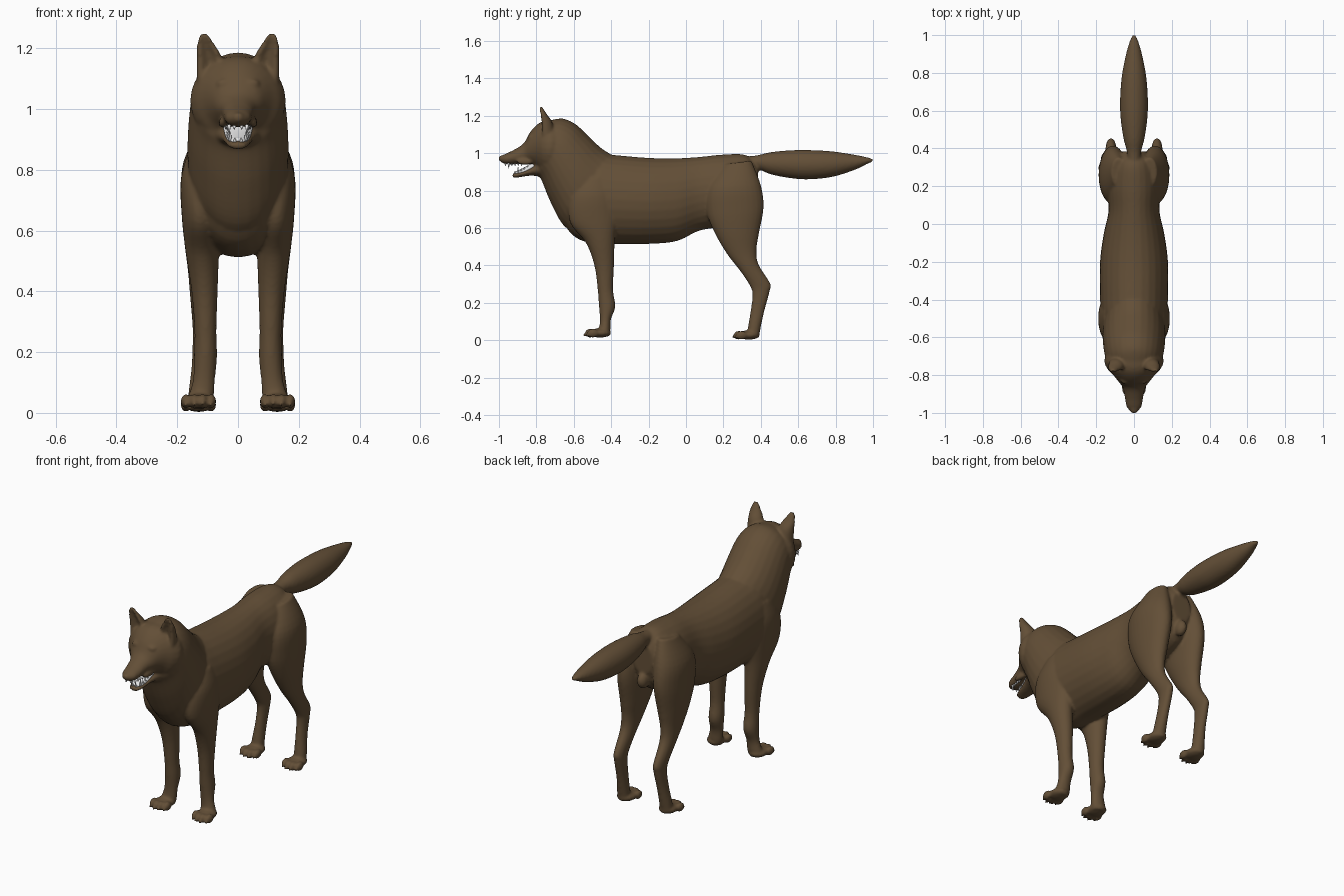
import bpy, bmesh, math
from mathutils import Vector, Matrix


def material(name, rgb):
    m = bpy.data.materials.new(name)
    m.diffuse_color = (*rgb, 1)
    return m


FUR = material("brown fur", (0.125, 0.078, 0.038))
WHITE = material("white mouth", (0.8, 0.8, 0.8))


def spline(stations, steps=5):
    """Catmull-Rom through the stations."""
    pts = [list(s) + [0] * (6 - len(s)) for s in stations]
    out = []
    for i in range(len(pts) - 1):
        a, b = pts[max(i - 1, 0)], pts[i]
        c, d = pts[i + 1], pts[min(i + 2, len(pts) - 1)]
        for k in range(steps):
            t = k / steps
            out.append([0.5 * (2 * q + (r - p) * t + (2 * p - 5 * q + 4 * r - s) * t * t
                               + (3 * q - p - 3 * r + s) * t ** 3)
                        for p, q, r, s in zip(a, b, c, d)])
    return out + [pts[-1]]


def loft(bm, stations, side=1, dent=0, sides=28):
    """Skin elliptic rings; station = (y, z of one edge, y, z of other edge, half width, x)."""
    rings = []
    for y1, z1, y2, z2, w, x in spline(stations):
        c = Vector((x * side, (y1 + y2) / 2, (z1 + z2) / 2))
        h = Vector((0, (y1 - y2) / 2, (z1 - z2) / 2))
        ring = []
        for i in range(sides):
            a = 2 * math.pi * i / sides
            s = math.sin(a)
            if s > 0:
                s *= 1 - dent * s ** 4
            ring.append(bm.verts.new(c + h * s + Vector((w * math.cos(a), 0, 0))))
        rings.append(ring)
    for r, q in zip(rings, rings[1:]):
        for i in range(sides):
            j = (i + 1) % sides
            bm.faces.new((r[i], r[j], q[j], q[i]))
    bm.faces.new(rings[0][::-1])
    bm.faces.new(rings[-1])


def ball(bm, loc, size):
    bmesh.ops.create_uvsphere(bm, u_segments=16, v_segments=10, radius=1,
                              matrix=Matrix.Translation(loc) @ Matrix.Diagonal((*size, 1)))


def finish(bm, name, mat, voxel=0):
    bmesh.ops.recalc_face_normals(bm, faces=bm.faces)
    me = bpy.data.meshes.new(name)
    bm.to_mesh(me)
    bm.free()
    ob = bpy.data.objects.new(name, me)
    bpy.context.collection.objects.link(ob)
    me.materials.append(mat)
    bpy.context.view_layer.objects.active = ob
    ob.select_set(True)
    if voxel:
        # fuse the overlapping parts into one skin
        r = ob.modifiers.new("fuse", 'REMESH')
        r.mode, r.voxel_size = 'VOXEL', voxel
        s = ob.modifiers.new("soften", 'SMOOTH')
        s.factor, s.iterations = 0.5, 4
        for n in ("fuse", "soften"):
            bpy.ops.object.modifier_apply(modifier=n)
        if not ob.data.materials:
            ob.data.materials.append(mat)
    bpy.ops.object.shade_smooth()
    ob.select_set(False)
    return ob


body = bmesh.new()

# torso
loft(body, [(-.69, .84, -.68, .68, .07), (-.61, .95, -.61, .565, .14), (-.5, 1.0, -.5, .515, .172),
            (-.38, .99, -.38, .515, .18), (-.2, .975, -.2, .515, .18), (-.05, .973, -.05, .53, .16),
            (.07, .98, .07, .585, .135), (.2, .993, .2, .61, .14), (.32, .99, .33, .66, .115),
            (.385, .93, .385, .76, .06)])
# neck
loft(body, [(-.36, .97, -.58, .56, .15), (-.45, 1.025, -.66, .62, .165), (-.52, 1.09, -.725, .74, .165),
            (-.59, 1.155, -.77, .85, .157), (-.66, 1.185, -.79, .89, .145), (-.73, 1.175, -.8, .95, .12)])
# skull and upper muzzle
loft(body, [(-.65, 1.17, -.66, .91, .13), (-.72, 1.175, -.72, .88, .157), (-.765, 1.17, -.765, .885, .142),
            (-.80, 1.15, -.80, .92, .11), (-.835, 1.11, -.84, .943, .08), (-.868, 1.053, -.87, .945, .058),
            (-.92, 1.018, -.925, .94, .048), (-.965, .997, -.965, .942, .04), (-.995, .98, -.99, .953, .02)])
# lower jaw
loft(body, [(-.76, .98, -.76, .87, .085), (-.82, .935, -.82, .88, .055), (-.87, .908, -.87, .875, .043),
            (-.91, .895, -.915, .868, .032), (-.928, .89, -.928, .872, .018)])
# nose
ball(body, (0, -.983, .972), (.023, .02, .018))
# tail
loft(body, [(.27, .98, .27, .91, .04), (.37, .987, .37, .918, .036), (.45, 1.005, .45, .888, .055),
            (.55, 1.015, .55, .868, .07), (.65, 1.017, .65, .86, .074), (.78, 1.01, .78, .873, .065),
            (.9, .992, .9, .91, .042), (.97, .978, .97, .943, .022), (1.002, .968, 1.002, .956, .007)])
# bump under the tail
ball(body, (0, .375, .72), (.03, .04, .045))

for side in (-1, 1):
    # ears, hollow towards the front
    loft(body, [(-.79, 1.09, -.70, 1.09, .046, .09), (-.79, 1.165, -.715, 1.165, .042, .094),
                (-.79, 1.215, -.745, 1.21, .029, .106), (-.79, 1.25, -.77, 1.25, .01, .113)], side, dent=.9)
    # brows and closed eyes
    ball(body, (.045 * side, -.832, 1.085), (.026, .016, .013))
    ball(body, (.048 * side, -.838, 1.057), (.018, .014, .011))
    # lip folds at the mouth corners
    ball(body, (.05 * side, -.86, .955), (.014, .045, .018))
    # forelegs
    loft(body, [(-.56, .86, -.42, .88, .04, .12), (-.62, .76, -.38, .78, .058, .13),
                (-.62, .63, -.365, .66, .06, .125), (-.535, .52, -.38, .55, .055, .118),
                (-.49, .40, -.385, .40, .043, .11), (-.472, .27, -.39, .27, .036, .107),
                (-.466, .19, -.378, .18, .038, .107), (-.46, .11, -.402, .11, .036, .112),
                (-.465, .05, -.405, .05, .042, .122), (-.46, .022, -.41, .022, .035, .125)], side)
    # hind legs
    loft(body, [(.2, .94, .35, .96, .04, .08), (.115, .82, .40, .83, .075, .105),
                (.11, .69, .415, .71, .074, .112), (.15, .58, .39, .57, .062, .116),
                (.22, .46, .377, .48, .045, .12), (.29, .37, .388, .405, .036, .122),
                (.345, .285, .45, .305, .028, .122), (.355, .235, .447, .26, .027, .122),
                (.346, .16, .42, .16, .027, .125), (.333, .08, .4, .07, .032, .13),
                (.325, .03, .39, .015, .035, .132)], side)
    # paws: pad, four toes and claws
    for y, z in ((-.46, .014), (.335, .003)):
        ball(body, (.129 * side, y, z + .025), (.05, .06, .025))
        for k in (-1.5, -.5, .5, 1.5):
            long = .014 if abs(k) < 1 else 0
            x = .13 * side + k * .028
            ball(body, (x, y - .038 - long, z + .024), (.0165, .03, .024))
            ball(body, (x, y - .066 - long, z + .014), (.006, .012, .008))

finish(body, "body", FUR, .0075)

# tongue and mouth lining
mouth = bmesh.new()
loft(mouth, [(-.80, .968, -.80, .92, .05), (-.85, .933, -.85, .895, .042),
             (-.89, .912, -.89, .885, .032), (-.912, .903, -.912, .885, .018)])
finish(mouth, "tongue", WHITE)

# teeth in both jaws
teeth = bmesh.new()
for up, y0, z0, slope, width in ((1, -.965, .944, 0, .03), (-1, -.915, .894, .4, .026)):
    for i in range(6):
        for side in (-1, 1):
            size = .03 if i == 1 else .014
            y = y0 + i * .017
            x = side * (width * min(1, .4 + .5 * i) + .002 * i)
            z = z0 + slope * i * .017 - up * size * .35
            rot = Matrix.Rotation(math.pi if up > 0 else 0, 4, 'X')
            bmesh.ops.create_cone(teeth, cap_ends=True, segments=8, radius1=.0065, radius2=.001,
                                  depth=size, matrix=Matrix.Translation((x, y, z)) @ rot)
finish(teeth, "teeth", WHITE)
